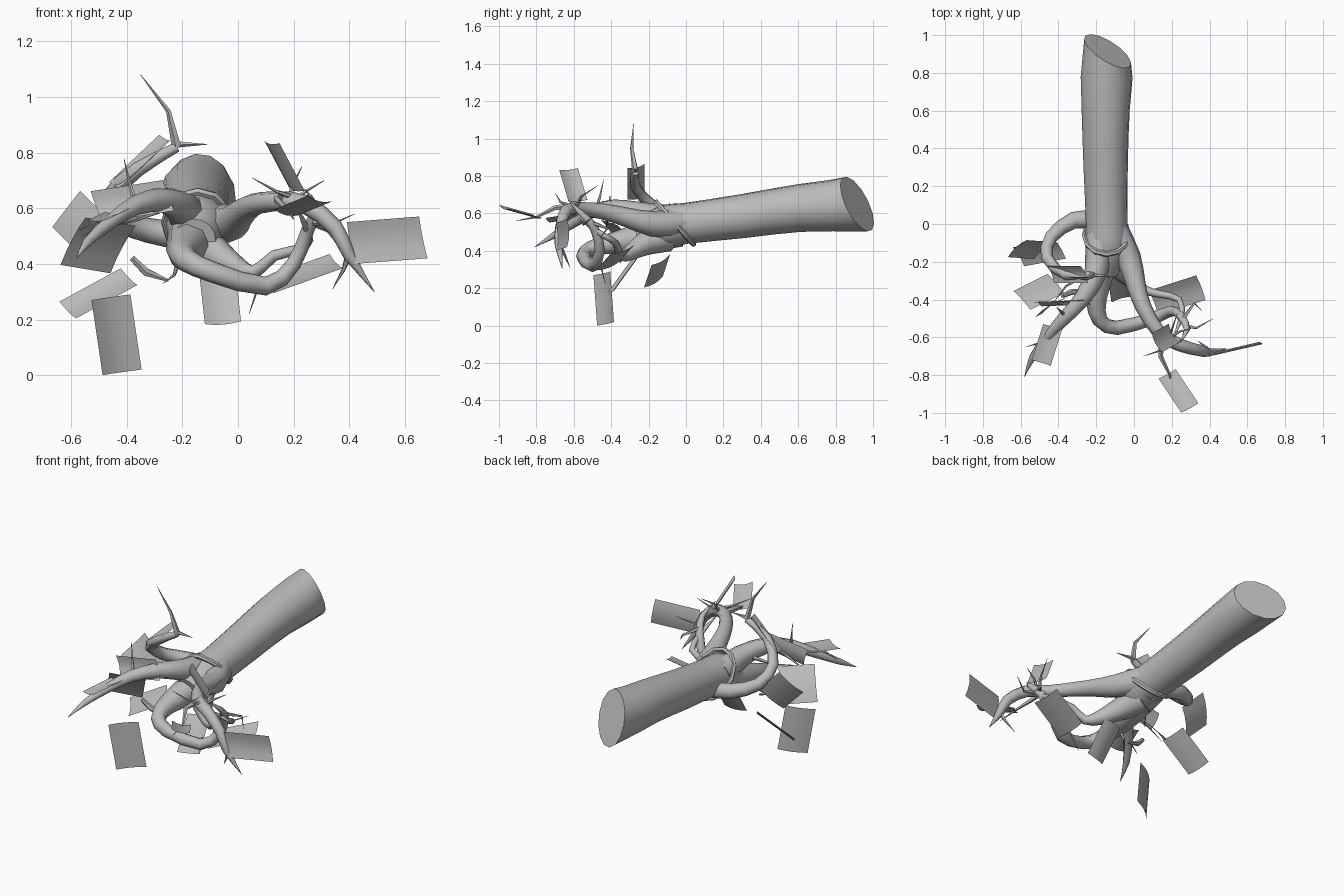
import bpy, bmesh, math
from mathutils import Vector

cube = bpy.data.objects.get("Cube")
if cube:
    bpy.data.objects.remove(cube, do_unlink=True)

grey = bpy.data.materials.new("plain_grey")
grey.use_nodes = True
grey.diffuse_color = (.5, .5, .5, 1)
grey.node_tree.nodes["Principled BSDF"].inputs["Base Color"].default_value = (.5, .5, .5, 1)


def finish(name, bm, angle=50):
    """Turn a bmesh into a named, smooth-shaded object."""
    mesh = bpy.data.meshes.new(name)
    bm.to_mesh(mesh)
    bm.free()
    mesh.materials.append(grey)
    obj = bpy.data.objects.new(name, mesh)
    bpy.context.collection.objects.link(obj)
    bpy.ops.object.select_all(action='DESELECT')
    obj.select_set(True)
    bpy.context.view_layer.objects.active = obj
    bpy.ops.object.shade_smooth_by_angle(angle=math.radians(angle))
    return obj


def rounded(points):
    """Insert one spline midpoint between each pair of path points."""
    result = []
    last = len(points) - 1
    for i in range(last):
        before, start = points[max(i - 1, 0)], points[i]
        end, after = points[i + 1], points[min(i + 2, last)]
        result.append(start)
        result.append(tuple((9 * (s + e) - b - a) / 16
                            for b, s, e, a in zip(before, start, end, after)))
    return result + [points[last]]


def tube(name, *points, sides=8, smooth_path=True, shape_end=None):
    """Sweep a ring along (x, y, z, radius) points with a stable frame."""
    path = rounded(points) if smooth_path else list(points)
    centres = [Vector(p[:3]) for p in path]
    bm = bmesh.new()
    rings = []
    normal = None
    for i, centre in enumerate(centres):
        ahead = centres[min(i + 1, len(path) - 1)]
        behind = centres[max(i - 1, 0)]
        tangent = (ahead - behind).normalized()
        if normal is None:
            normal = tangent.orthogonal()
        normal = (normal - tangent * normal.dot(tangent)).normalized()
        side = tangent.cross(normal)
        radius = max(path[i][3], .001)
        ring = []
        for k in range(sides):
            turn = math.tau * k / sides
            offset = normal * math.cos(turn) + side * math.sin(turn)
            ring.append(bm.verts.new(centre + offset * radius))
        rings.append(ring)
    for lower, upper in zip(rings, rings[1:]):
        for k in range(sides):
            n = (k + 1) % sides
            bm.faces.new((lower[k], lower[n], upper[n], upper[k]))
    if shape_end:
        for vert in rings[0]:
            shape_end(vert.co, centres[0])
    bm.faces.new(rings[0][::-1])
    bm.faces.new(rings[-1])
    bmesh.ops.recalc_face_normals(bm, faces=bm.faces)
    return finish(name, bm)


def twig(name, *points, radius=.012):
    """A thin straight-sided spike that tapers to its tip."""
    last = len(points) - 1
    tapered = [(*p, radius * (1 - i / last)) for i, p in enumerate(points)]
    return tube(name, *tapered, sides=5, smooth_path=False)


def leaf(name, a, b, c, bulge=.012, strips=4):
    """A gently arched card: a to b is the arched edge, b to c the length."""
    a, b, c = Vector(a), Vector(b), Vector(c)
    normal = (b - a).cross(c - b).normalized()
    bm = bmesh.new()
    rows = []
    for i in range(strips + 1):
        t = i / strips
        start = a.lerp(b, t) + normal * bulge * (4 * t * (1 - t) - .5)
        rows.append([bm.verts.new(start), bm.verts.new(start + c - b)])
    for near, far in zip(rows, rows[1:]):
        bm.faces.new((near[0], far[0], far[1], near[1]))
    return finish(name, bm)


# Trunk with a slightly narrow, slanting cut at the back
def slanted_cut(co, centre):
    offset = co - centre
    co.x = centre.x + offset.x * .85
    co.y = centre.y - .45 * offset.x - .42 * offset.z


tube("trunk", (-.14, .915, .65, .147), (-.15, .6, .628, .128), (-.15, .3, .585, .118),
     (-.145, 0, .547, .11), (-.145, -.12, .53, .114), (-.155, -.26, .49, .075),
     sides=14, shape_end=slanted_cut)

# Vine looped obliquely around the trunk
loop = []
for step in range(13):
    turn = math.tau * step / 12
    height = math.sin(turn)
    loop.append((-.145 + .117 * math.cos(turn), -.06 - .1 * height, .548 + .112 * height, .015))
tube("wrapping_vine", *loop, sides=6, smooth_path=False)

# Main limbs
tube("right_limb", (-.18, -.06, .56, .08), (-.2, -.25, .6, .062), (-.27, -.39, .63, .045),
     (-.37, -.5, .61, .036), (-.46, -.6, .55, .027), (-.54, -.71, .48, .018), (-.58, -.81, .42, 0))
tube("left_limb", (-.11, -.03, .55, .08), (-.03, -.18, .545, .068), (.01, -.32, .58, .052),
     (.05, -.44, .61, .043), (.13, -.57, .625, .036), (.24, -.64, .615, .034),
     (.35, -.67, .53, .03), (.4, -.68, .43, .022), (.49, -.66, .3, 0))
tube("lower_limb", (-.15, -.04, .52, .1), (-.18, -.24, .47, .08), (-.2, -.4, .44, .055),
     (-.18, -.51, .41, .042), (-.09, -.55, .37, .038), (.1, -.5, .32, .034),
     (.2, -.46, .4, .028), (.25, -.49, .52, .024), (.28, -.56, .6, .016), (.24, -.63, .67, 0))
tube("curling_limb", (-.2, .02, .5, .05), (-.32, .02, .52, .045), (-.44, -.07, .56, .036),
     (-.46, -.18, .64, .032), (-.36, -.27, .74, .027), (-.22, -.27, .82, .018))
twig("curling_limb_tip", (-.22, -.27, .82), (-.25, -.29, .95), (-.35, -.28, 1.08), radius=.018)
tube("inner_branch", (-.15, -.1, .48, .085), (-.09, -.22, .44, .065), (-.01, -.3, .39, .042),
     (.06, -.35, .37, .025), (.13, -.37, .43, .02), (.24, -.4, .46, .017),
     (.25, -.5, .52, .014), (.2, -.61, .62, 0))
tube("broken_stub", (-.38, -.38, .42, .012), (-.33, -.36, .37, .016), (-.25, -.35, .34, .005),
     sides=6, smooth_path=False)

# Thin spikes on the right side
twig("curl_spike", (-.22, -.27, .83), (-.11, -.28, .83))
twig("right_upper_spike", (-.37, -.48, .62), (-.39, -.46, .69), (-.41, -.44, .78))
twig("right_outer_spike", (-.46, -.6, .55), (-.5, -.63, .56), (-.57, -.65, .52))
twig("right_long_spike", (-.3, -.42, .62), (-.42, -.42, .57), (-.56, -.43, .5))
twig("right_inner_spike", (-.21, -.38, .42), (-.23, -.36, .36), (-.27, -.4, .33))
twig("right_cross_spike", (-.26, -.27, .6), (-.36, -.33, .56), (-.43, -.42, .54))

# Thin spikes on the left side
twig("left_front_spike", (.15, -.59, .64), (.14, -.7, .63), (.19, -.8, .58), (.2, -.91, .56), radius=.02)
twig("left_side_spike", (.2, -.62, .64), (.14, -.67, .66), (.05, -.7, .71))
twig("left_top_spike", (.19, -.6, .62), (.24, -.57, .66), (.31, -.55, .7))
twig("left_high_spike", (.18, -.6, .62), (.2, -.56, .69), (.23, -.47, .75))
twig("left_outer_spike", (.27, -.54, .55), (.33, -.55, .54), (.42, -.5, .58))
twig("left_low_spike", (.4, -.68, .44), (.38, -.65, .38), (.34, -.62, .31), radius=.015)
twig("lower_bend_spike", (.13, -.5, .35), (.08, -.46, .34), (.04, -.43, .22))
twig("lower_hook_spike", (.26, -.5, .55), (.32, -.42, .52), (.36, -.46, .47))

# Leaf cards
leaf("left_outer_leaf", (.42, -.69, .4), (.39, -.69, .55), (.65, -.63, .57))
leaf("left_top_leaf", (.145, -.68, .83), (.09, -.58, .84), (.18, -.53, .67))
leaf("left_front_leaf", (.13, -.82, .59), (.22, -.77, .57), (.34, -.95, .62))
leaf("left_low_leaf", (.13, -.48, .29), (.08, -.35, .34), (.33, -.27, .43))
leaf("right_hanging_leaf", (-.53, -.49, .27), (-.39, -.4, .29), (-.35, -.38, .02))
leaf("right_low_leaf", (-.58, -.22, .2), (-.64, -.12, .26), (-.42, -.08, .38))
leaf("right_broad_leaf", (-.64, -.35, .4), (-.55, -.45, .57), (-.37, -.36, .54))
leaf("right_front_leaf", (-.48, -.53, .58), (-.38, -.56, .6), (-.44, -.75, .57))
leaf("right_back_leaf", (-.67, -.17, .53), (-.57, -.08, .66), (-.43, -.09, .52))
leaf("right_middle_leaf", (-.49, -.43, .55), (-.53, -.41, .66), (-.27, -.4, .7))
leaf("right_high_leaf", (-.28, -.22, .86), (-.24, -.31, .84), (-.42, -.31, .67))
leaf("middle_low_leaf", (-.14, -.28, .36), (-.01, -.25, .37), (.01, -.38, .19))
